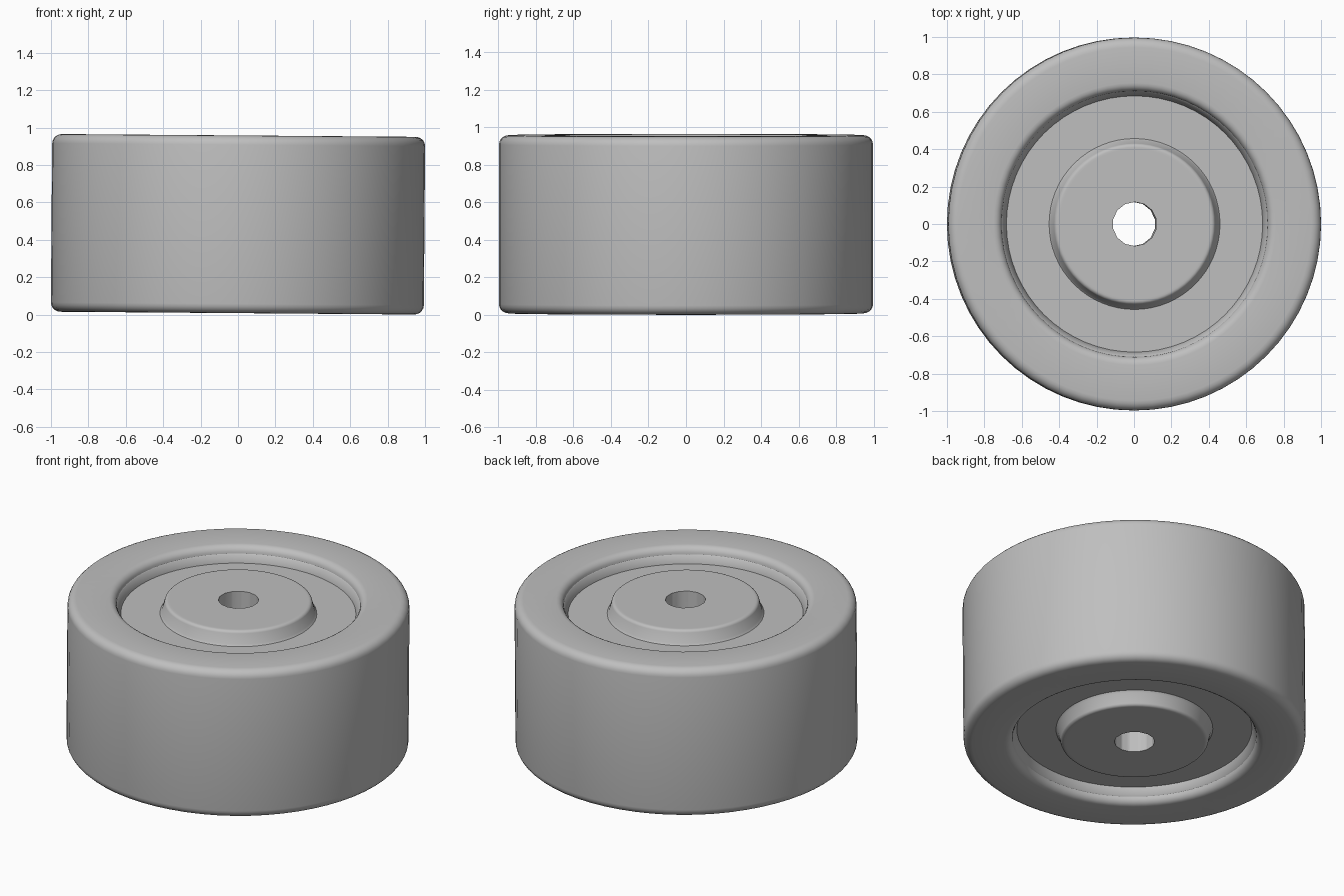
import bpy, bmesh, math
from mathutils import Matrix

cube = bpy.data.objects.get("Cube")
if cube:
    bpy.data.objects.remove(cube, do_unlink=True)

HALF = 0.475      # half of the roller's width
MID = 0.483       # height of its centre
TILT = 0.0078     # slight lean towards +x
SEGMENTS = 64

grey = bpy.data.materials.new("plain grey")
grey.use_nodes = True
colour = (0.52, 0.52, 0.52, 1)
grey.diffuse_color = colour
grey.node_tree.nodes["Principled BSDF"].inputs["Base Color"].default_value = colour


def fillet(cr, cz, rad_r, rad_z, start, end, steps=5):
    """Rounded corner of a profile, angles in degrees."""
    angles = [math.radians(start + (end - start) * i / steps) for i in range(steps + 1)]
    return [(cr + rad_r * math.cos(a), cz + rad_z * math.sin(a)) for a in angles]


def lathe(name, upper, closed):
    """Spin an upper half profile, mirrored below, around the z axis."""
    profile = upper + [(r, -z) for r, z in reversed(upper)]
    bm = bmesh.new()
    verts = [bm.verts.new((r, 0, z)) for r, z in profile]
    edges = [bm.edges.new(pair) for pair in zip(verts, verts[1:])]
    if closed:
        edges.append(bm.edges.new((verts[-1], verts[0])))
    bmesh.ops.spin(bm, geom=verts + edges, cent=(0, 0, 0), axis=(0, 0, 1),
                   angle=2 * math.pi, steps=SEGMENTS, use_merge=True)
    bmesh.ops.remove_doubles(bm, verts=bm.verts, dist=0.0001)
    bmesh.ops.recalc_face_normals(bm, faces=bm.faces)
    mesh = bpy.data.meshes.new(name)
    bm.to_mesh(mesh)
    bm.free()
    mesh.materials.append(grey)
    obj = bpy.data.objects.new(name, mesh)
    bpy.context.collection.objects.link(obj)
    return obj


# Tyre: rounded outer edge and rounded lip around the recess
tyre_profile = [(0.685, HALF - 0.095), (0.705, HALF - 0.05)]
tyre_profile += fillet(0.755, HALF - 0.045, 0.045, 0.045, 180, 90)
tyre_profile += fillet(0.945, HALF - 0.05, 0.052, 0.05, 90, 0)
tyre = lathe("tyre", tyre_profile, True)

# Hub: recessed disc with a raised round boss on both sides
floor = HALF - 0.095
hub_profile = [(0, HALF - 0.008), (0.4, HALF - 0.008)]
hub_profile += fillet(0.41, HALF - 0.03, 0.022, 0.022, 90, 20, 4)
hub_profile += [(0.447, floor + 0.012), (0.457, floor), (0.686, floor)]
hub = lathe("hub", hub_profile, False)

# Axle hole through the hub
bm = bmesh.new()
bmesh.ops.create_cone(bm, cap_ends=True, segments=14, radius1=0.118,
                      radius2=0.118, depth=2)
cutter_mesh = bpy.data.meshes.new("hole_cutter")
bm.to_mesh(cutter_mesh)
bm.free()
cutter_mesh.materials.append(grey)
cutter = bpy.data.objects.new("hole_cutter", cutter_mesh)
cutter.hide_render = True
bpy.context.collection.objects.link(cutter)
hole = hub.modifiers.new("axle hole", 'BOOLEAN')
hole.operation = 'DIFFERENCE'
hole.solver = 'EXACT'
hole.object = cutter
bpy.context.view_layer.objects.active = hub
bpy.ops.object.modifier_apply(modifier=hole.name)
bpy.data.objects.remove(cutter, do_unlink=True)

# Place and smooth
for obj in (tyre, hub):
    obj.data.transform(Matrix.Translation((0, 0, MID)) @ Matrix.Rotation(TILT, 4, 'Y'))
    bpy.ops.object.select_all(action='DESELECT')
    obj.select_set(True)
    bpy.context.view_layer.objects.active = obj
    bpy.ops.object.shade_smooth_by_angle(angle=math.radians(35))
